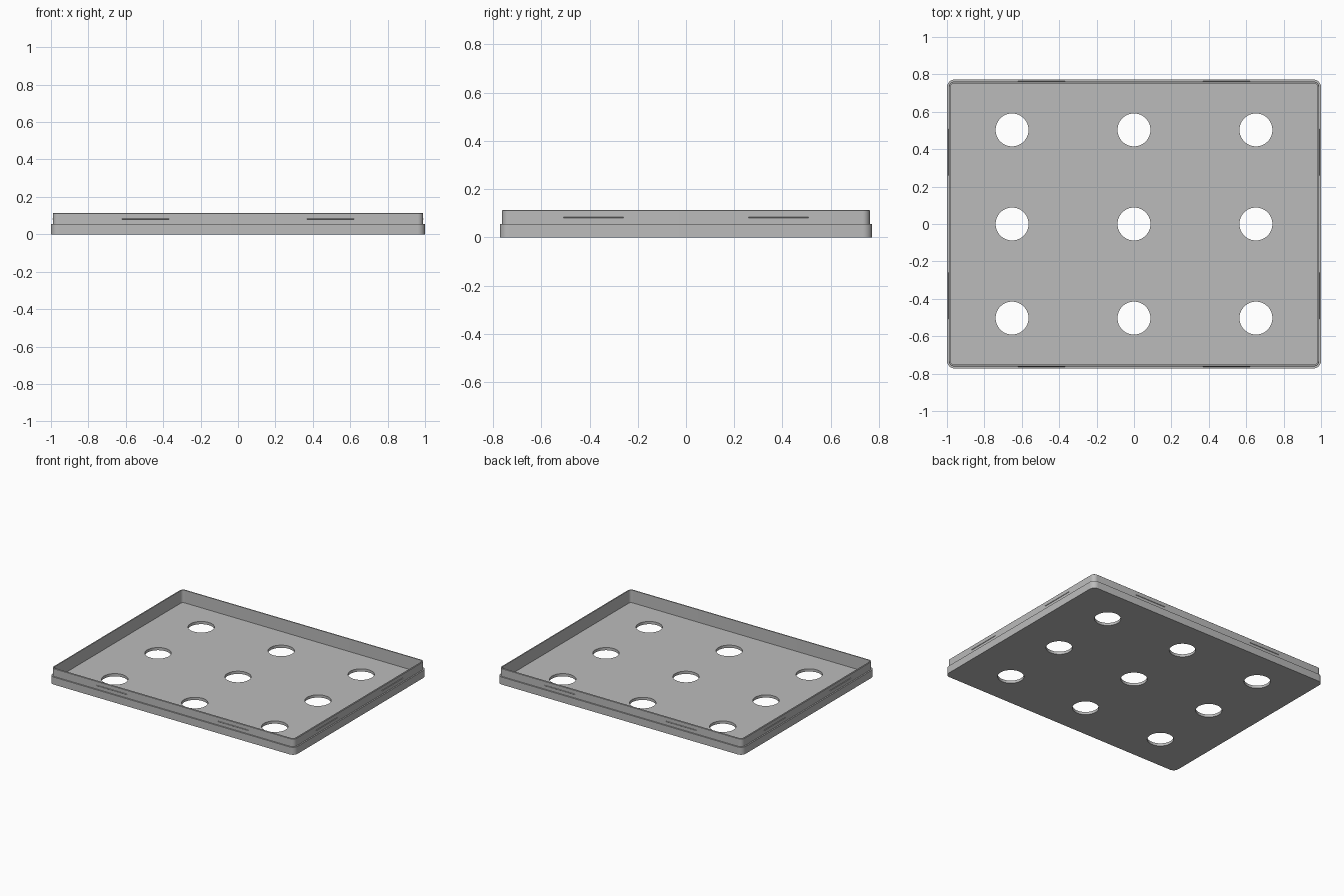
import bpy
import bmesh
from math import cos, sin, pi, radians

if "Cube" in bpy.data.objects:
    bpy.data.objects.remove(bpy.data.objects["Cube"], do_unlink=True)

HALF_X, HALF_Y, CORNER = 1.0, 0.772, 0.04
HEIGHT, STEP_Z, FLOOR_Z = 0.113, 0.055, 0.02
LIP_INSET, WALL_INSET = 0.01, 0.02
HOLE_R, HOLE_X, HOLE_Y = 0.088, 0.652, 0.503

grey = bpy.data.materials.new("plain grey")
grey.use_nodes = True
grey.diffuse_color = (0.5, 0.5, 0.5, 1)
grey.node_tree.nodes["Principled BSDF"].inputs["Base Color"].default_value = (0.5, 0.5, 0.5, 1)


def make_object(name, bm):
    bmesh.ops.recalc_face_normals(bm, faces=bm.faces[:])
    mesh = bpy.data.meshes.new(name)
    bm.to_mesh(mesh)
    bm.free()
    mesh.materials.append(grey)
    obj = bpy.data.objects.new(name, mesh)
    bpy.context.collection.objects.link(obj)
    return obj


def rounded_loop(bm, inset, z, steps=8):
    """Rounded rectangle, pulled in from the outer edge by inset."""
    r = CORNER - inset
    verts = []
    for k, (sx, sy) in enumerate([(1, 1), (-1, 1), (-1, -1), (1, -1)]):
        for i in range(steps + 1):
            a = (k + i / steps) * pi / 2
            verts.append(bm.verts.new((sx * (HALF_X - CORNER) + r * cos(a),
                                       sy * (HALF_Y - CORNER) + r * sin(a), z)))
    return verts


# Tray: stepped outer wall, thin lip, inner wall and floor
soft = 0.002
profile = [(0, 0), (0, STEP_Z), (LIP_INSET, STEP_Z),
           (LIP_INSET, HEIGHT - soft), (LIP_INSET + soft, HEIGHT),
           (WALL_INSET, HEIGHT), (WALL_INSET, FLOOR_Z)]
bm = bmesh.new()
loops = [rounded_loop(bm, inset, z) for inset, z in profile]
for low, high in zip(loops, loops[1:]):
    for i in range(len(low)):
        j = (i + 1) % len(low)
        bm.faces.new((low[i], low[j], high[j], high[i]))
bm.faces.new(loops[0])
bm.faces.new(loops[-1])
tray = make_object("tray", bm)

# Nine round holes through the floor
bm = bmesh.new()
for ix in (-1, 0, 1):
    for iy in (-1, 0, 1):
        made = bmesh.ops.create_cone(bm, cap_ends=True, segments=64, radius1=HOLE_R,
                                     radius2=HOLE_R, depth=0.1)
        bmesh.ops.translate(bm, verts=made["verts"], vec=(ix * HOLE_X, iy * HOLE_Y, 0))
cutter = make_object("hole_cutter", bm)
cutter.hide_render = True
cut = tray.modifiers.new("holes", 'BOOLEAN')
cut.operation = 'DIFFERENCE'
cut.solver = 'EXACT'
cut.object = cutter
bpy.context.view_layer.objects.active = tray
tray.select_set(True)
bpy.ops.object.modifier_apply(modifier=cut.name)
bpy.data.objects.remove(cutter, do_unlink=True)
bpy.ops.object.shade_smooth_by_angle(angle=radians(30))


def snap_ridge(name, axis, side, start, end):
    """Thin wedge-shaped ridge on the outside of the lip."""
    face = (HALF_Y if axis == 0 else HALF_X) - LIP_INSET
    section = [(-0.001, -0.003), (0.003, 0), (-0.001, 0.003)]
    bm = bmesh.new()
    ends = []
    for along in (start, end):
        ring = []
        for out, dz in section:
            across = side * (face + out)
            xy = (along, across) if axis == 0 else (across, along)
            ring.append(bm.verts.new((*xy, 0.082 + dz)))
        bm.faces.new(ring)
        ends.append(ring)
    for i in range(3):
        j = (i + 1) % 3
        bm.faces.new((ends[0][i], ends[0][j], ends[1][j], ends[1][i]))
    make_object(name, bm)


# Two snap ridges on each side
for side, front_back, left_right in ((-1, "front", "right"), (1, "back", "left")):
    for half in (-1, 1):
        tag = "a" if half < 0 else "b"
        snap_ridge(f"{front_back}_ridge_{tag}", 0, side, half * 0.37, half * 0.62)
        snap_ridge(f"{left_right}_ridge_{tag}", 1, side, half * 0.26, half * 0.507)
